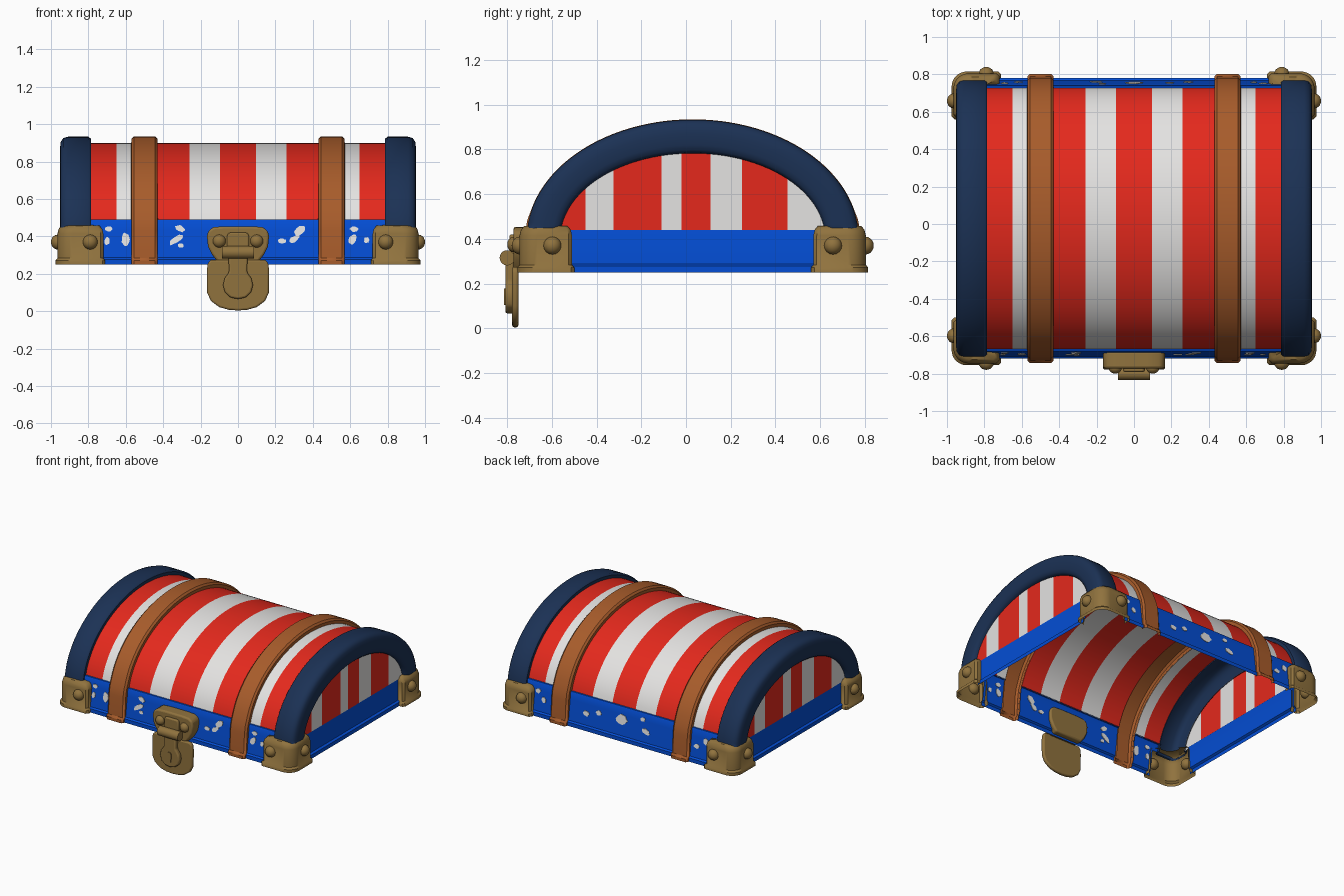
import bpy, bmesh, math, random
from mathutils import Vector

random.seed(4)
cube = bpy.data.objects.get("Cube")
if cube:
    bpy.data.objects.remove(cube)

YC = 0.03          # middle of the lid in y
ZC = 0.40          # springing height of the arch


def material(name, *rgb):
    m = bpy.data.materials.new(name)
    m.use_nodes = True
    m.diffuse_color = (*rgb, 1)
    m.node_tree.nodes["Principled BSDF"].inputs["Base Color"].default_value = (*rgb, 1)
    return m


RED = material("red_paint", 0.78, 0.022, 0.012)
WHITE = material("white_paint", 0.78, 0.77, 0.76)
BLUE = material("blue_paint", 0.001, 0.075, 0.66)
NAVY = material("navy_trim", 0.011, 0.031, 0.09)
LEATHER = material("tan_leather", 0.39, 0.107, 0.024)
BRASS = material("old_brass", 0.28, 0.17, 0.048)


def finish(name, bm, mat, outward=True):
    """Turn a bmesh into a smooth-shaded object with faces turned outward."""
    bmesh.ops.remove_doubles(bm, verts=bm.verts, dist=1e-5)
    bmesh.ops.recalc_face_normals(bm, faces=bm.faces)
    if outward:
        mid = Vector((0, YC, 0.3))
        side = sum(f.calc_area() * f.normal.dot(f.calc_center_median() - mid) for f in bm.faces)
        if side < 0:
            bmesh.ops.reverse_faces(bm, faces=bm.faces)
    me = bpy.data.meshes.new(name)
    bm.to_mesh(me)
    bm.free()
    ob = bpy.data.objects.new(name, me)
    bpy.context.collection.objects.link(ob)
    me.materials.append(mat)
    bpy.ops.object.select_all(action="DESELECT")
    ob.select_set(True)
    bpy.context.view_layer.objects.active = ob
    bpy.ops.object.shade_smooth_by_angle(angle=math.radians(40))
    return ob


def sheet(name, rows, mat):
    """Skin a list of equally long point rows."""
    bm = bmesh.new()
    grid = [[bm.verts.new(p) for p in row] for row in rows]
    for r, s in zip(grid, grid[1:]):
        for j in range(len(r) - 1):
            bm.faces.new((r[j], r[j + 1], s[j + 1], s[j]))
    return finish(name, bm, mat)


def arch(x, d, start, legs=(), n=48):
    """Half-ellipse row at x, grown by d, from height start, with optional (spread, z) legs."""
    a, b = 0.71 + d, 0.5 + d
    t0 = math.asin((start - ZC) / b)
    pts = []
    for i in range(n + 1):
        t = t0 + (math.pi - 2 * t0) * i / n
        pts.append((x, YC - a * math.cos(t), ZC + b * math.sin(t)))
    front = [(x, YC - a - s, z) for s, z in legs]
    back = [(x, YC + a + s, z) for s, z in reversed(legs)]
    return front + pts + back


# Striped barrel top, open where the straps run
panels = [(-0.79, -0.65, RED), (-0.65, -0.57, WHITE), (-0.43, -0.26, RED), (-0.26, -0.095, WHITE),
          (-0.095, 0.095, RED), (0.095, 0.26, WHITE), (0.26, 0.43, RED), (0.57, 0.65, WHITE), (0.65, 0.79, RED)]
for i, (x0, x1, m) in enumerate(panels):
    sheet(f"barrel_stripe_{i}", [arch(x0, 0, 0.49), arch(x1, 0, 0.49)], m)

# Leather straps, hollow on the underside
strap = [(-0.071, -0.005), (-0.07, 0.022), (-0.057, 0.035), (0.057, 0.035), (0.07, 0.022), (0.071, -0.005)]
strap_legs = [(0.028, 0.25), (0.028, 0.272), (0.014, 0.285), (0.005, 0.43), (-0.005, 0.485)]
for side, c in (("right", -0.5), ("left", 0.5)):
    sheet(side + "_strap", [arch(c + x, d, 0.53, strap_legs) for x, d in strap], LEATHER)

# Padded end rims around a shallow recess
rim = [(0.785, -0.01), (0.785, 0.022), (0.8, 0.033), (0.91, 0.033), (0.935, 0.025), (0.948, 0.005),
       (0.952, -0.03), (0.952, -0.08), (0.945, -0.103), (0.933, -0.114), (0.915, -0.118)]
for side, s in (("right", -1), ("left", 1)):
    sheet(side + "_rim", [arch(s * x, d, 0.44, [(0.006, 0.435)]) for x, d in rim], NAVY)

# Striped end panels: columns under the inner arch
edges = [-0.6, -0.45, -0.325, -0.11, -0.02, 0.11, 0.25, 0.455, 0.63]
for side, s in (("right", -1), ("left", 1)):
    for k, (y0, y1) in enumerate(zip(edges, edges[1:])):
        rows = []
        for i in range(9):
            y = y0 + (y1 - y0) * i / 8 - YC
            top = ZC + 0.39 * math.sqrt(max(0, 1 - (y / 0.605) ** 2))
            rows.append([(s * 0.92, YC + s * y, 0.44), (s * 0.92, YC + s * y, max(top, 0.44))])
        sheet(f"{side}_end_stripe_{k}", rows, WHITE if k % 2 else RED)

# Blue lower walls: front and back between the straps and corners, and the two ends
wall = [(0.695, 0.492), (0.708, 0.49), (0.7125, 0.482), (0.719, 0.435), (0.738, 0.287), (0.75, 0.278), (0.75, 0.25)]
beam = [(0.915, 0.45), (0.917, 0.442), (0.92, 0.287), (0.935, 0.278), (0.935, 0.25)]
for side, s in (("front", -1), ("back", 1)):
    for k, span in enumerate([(-0.74, -0.57), (-0.43, 0.43), (0.57, 0.74)]):
        sheet(f"{side}_wall_{k}", [[(x, YC + s * h, z) for h, z in wall] for x in span], BLUE)
    for k, span in enumerate([(-0.8, -0.74), (0.74, 0.8)]):
        sheet(f"{side}_wall_end_{k}", [[(x, YC + s * h, z) for h, z in wall[:4]] for x in span], BLUE)
for side, s in (("right", -1), ("left", 1)):
    sheet(side + "_wall", [[(s * h, YC + y, z) for h, z in beam] for y in (-0.555, 0.555)], BLUE)


def plate(name, outline, y0, y1, mat, bevel=0.0, lean=0.0):
    """Extrude an (x, z) outline from y0 to y1, leaning in y with height."""
    bm = bmesh.new()
    f = bm.faces.new([bm.verts.new((x, y0 + lean * z, z)) for x, z in outline])
    ext = bmesh.ops.extrude_face_region(bm, geom=[f])["geom"]
    bmesh.ops.translate(bm, verts=[v for v in ext if isinstance(v, bmesh.types.BMVert)], vec=(0, y1 - y0, 0))
    ob = finish(name, bm, mat, outward=False)
    if bevel:
        mod = ob.modifiers.new("soft_edge", "BEVEL")
        mod.width, mod.segments = bevel, 3


# Worn paint flecks lying on the sloped walls: x, z, half width, half height, tilt
front_flecks = [(-0.69, 0.44, 0.02, 0.015, 0), (-0.7, 0.375, 0.014, 0.02, 0), (-0.6, 0.385, 0.022, 0.033, 0),
                (-0.31, 0.443, 0.028, 0.016, -0.4), (-0.33, 0.383, 0.042, 0.017, 0.6), (-0.305, 0.352, 0.015, 0.012, 0),
                (0.33, 0.43, 0.034, 0.022, 0.5), (0.3, 0.385, 0.032, 0.016, 0.6), (0.235, 0.375, 0.022, 0.014, 0),
                (0.62, 0.44, 0.022, 0.015, 0), (0.612, 0.385, 0.018, 0.028, -0.4), (0.688, 0.38, 0.014, 0.016, 0)]
back_flecks = [(0.69, 0.43, 0.02, 0.017, 0), (0.64, 0.375, 0.017, 0.02, 0), (0.29, 0.37, 0.025, 0.018, 0),
               (0.19, 0.4, 0.022, 0.017, 0), (0, 0.4, 0.044, 0.036, 0), (-0.17, 0.445, 0.02, 0.014, 0),
               (-0.2, 0.365, 0.032, 0.018, 0.3), (-0.62, 0.37, 0.022, 0.017, 0), (-0.69, 0.42, 0.018, 0.024, 0)]
for side, s, flecks in (("front", -1, front_flecks), ("back", 1, back_flecks)):
    foot = YC + s * 0.7755
    for k, (x, z, w, h, tilt) in enumerate(flecks):
        pts = []
        for i in range(14):
            t, r = math.tau * i / 14, random.uniform(0.85, 1.15)
            u, v = w * r * math.cos(t), h * r * math.sin(t)
            pts.append((x + u * math.cos(tilt) - v * math.sin(tilt), z + u * math.sin(tilt) + v * math.cos(tilt)))
        plate(f"{side}_fleck_{k}", pts, foot - 0.004, foot + 0.004, WHITE, lean=-s * 0.13)


def rivet(name, loc, axis, r, h):
    """Low dome pointing along axis."""
    bm = bmesh.new()
    bmesh.ops.create_uvsphere(bm, u_segments=16, v_segments=10, radius=1)
    rot = Vector(axis).to_track_quat("Z", "Y")
    for v in bm.verts:
        v.co = rot @ Vector((v.co.x * r, v.co.y * r, v.co.z * h)) + Vector(loc)
    finish(name, bm, BRASS, outward=False)


def corner_row(o, z, sx, sy):
    """Rounded L in plan, grown by o."""
    X, Y, r = 0.965 + o, 0.775 + o, 0.08
    pts = [(0.72 - o, 0.715), (0.72 - o, Y - 0.015), (0.735 - o, Y)]
    for i in range(9):
        t = math.pi / 2 * (1 - i / 8)
        pts.append((X - r + r * math.cos(t), Y - r + r * math.sin(t)))
    pts += [(X, 0.555 - o), (X - 0.015, 0.54 - o), (0.91, 0.54 - o)]
    return [(sx * x, YC + sy * y, z) for x, y in pts]


# Brass corner caps with two rivets each
cap = [(0.01, 0.25), (0.01, 0.272), (0, 0.284), (0, 0.415), (-0.006, 0.44), (-0.02, 0.457), (-0.07, 0.462)]
for sx, xn in ((-1, "right"), (1, "left")):
    for sy, yn in ((-1, "front"), (1, "back")):
        n = f"{yn}_{xn}_corner"
        sheet(n, [corner_row(o, z, sx, sy) for o, z in cap], BRASS)
        rivet(n + "_rivet", (sx * 0.79, YC + sy * 0.773, 0.37), (0, sy, 0), 0.04, 0.037)
        rivet(n + "_end_rivet", (sx * 0.963, YC + sy * 0.628, 0.37), (sx, 0, 0), 0.04, 0.037)


def both(half):
    return half + [(-x, z) for x, z in reversed(half) if x > 0]


# Front latch: upper plate, hanging plate, hasp, raised keyhole and hinge pin
plate("latch_upper_plate", both([(0.07, 0.454), (0.13, 0.45), (0.158, 0.432), (0.166, 0.4), (0.16, 0.345),
                                 (0.14, 0.305), (0.11, 0.265)]), -0.68, -0.772, BRASS, 0.012)
plate("latch_lower_plate", both([(0.145, 0.275), (0.162, 0.258), (0.166, 0.22), (0.165, 0.1), (0.145, 0.055),
                                 (0.1, 0.022), (0.05, 0.008), (0, 0.004)]), -0.75, -0.778, BRASS, 0.01)
plate("latch_strap", both([(0.05, 0.42), (0.058, 0.405), (0.058, 0.32)]), -0.76, -0.79, BRASS, 0.008)
plate("latch_hasp", both([(0.052, 0.33), (0.048, 0.21), (0.072, 0.175), (0.08, 0.14), (0.07, 0.1),
                          (0.04, 0.073), (0, 0.066)]), -0.77, -0.808, BRASS, 0.01)
plate("keyhole", both([(0.01, 0.178), (0.02, 0.16), (0.018, 0.14), (0.012, 0.105)]), -0.802, -0.814, BRASS)
bm = bmesh.new()
bmesh.ops.create_cone(bm, cap_ends=True, segments=20, radius1=0.034, radius2=0.034, depth=0.17)
for v in bm.verts:
    v.co = Vector((v.co.z, v.co.x - 0.8, v.co.y + 0.315))
finish("hinge_pin", bm, BRASS, outward=False)
for side, s in (("right", -1), ("left", 1)):
    rivet(side + "_latch_rivet", (s * 0.1, -0.77, 0.375), (0, -1, 0), 0.035, 0.03)
